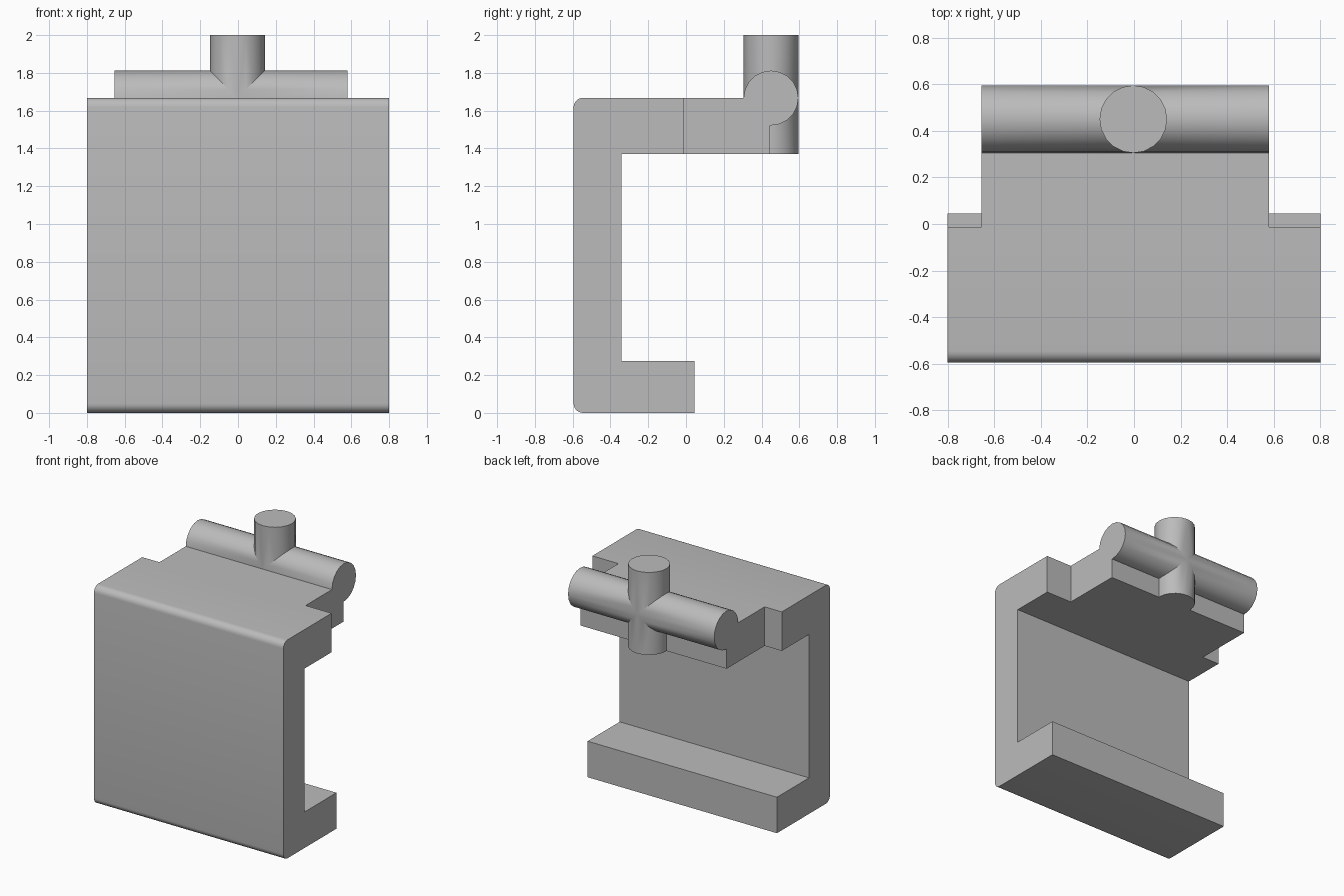
import bpy, bmesh, math
from mathutils import Matrix

cube = bpy.data.objects.get("Cube")
if cube:
    bpy.data.objects.remove(cube, do_unlink=True)

grey = bpy.data.materials.new("plain grey")
grey.use_nodes = True
GREY = (0.5, 0.5, 0.5, 1)
grey.diffuse_color = GREY
grey.node_tree.nodes["Principled BSDF"].inputs["Base Color"].default_value = GREY


def finish(name, bm):
    bmesh.ops.recalc_face_normals(bm, faces=bm.faces)
    mesh = bpy.data.meshes.new(name)
    bm.to_mesh(mesh)
    bm.free()
    mesh.materials.append(grey)
    obj = bpy.data.objects.new(name, mesh)
    bpy.context.collection.objects.link(obj)
    return obj


def box(name, x, y, z):
    bm = bmesh.new()
    bmesh.ops.create_cube(bm, size=1)
    for v in bm.verts:
        v.co = [lo if c < 0 else hi for c, (lo, hi) in zip(v.co, (x, y, z))]
    return finish(name, bm)


def rod(name, length, centre, turn):
    bm = bmesh.new()
    bmesh.ops.create_cone(bm, cap_ends=True, segments=20, radius1=RADIUS,
                          radius2=RADIUS, depth=length,
                          matrix=Matrix.Translation(centre) @ turn)
    return finish(name, bm)


def combine(target, other, operation):
    mod = target.modifiers.new(other.name, "BOOLEAN")
    mod.object, mod.operation, mod.solver = other, operation, "EXACT"
    bpy.context.view_layer.objects.active = target
    bpy.ops.object.modifier_apply(modifier=mod.name)
    bpy.data.objects.remove(other, do_unlink=True)


FRONT, TOP, UNDER, HALF = -0.595, 1.668, 1.37, 0.8
RADIUS, ROD_Y = 0.145, 0.45
LEFT, RIGHT = 0.58, -0.655


# Rounded outer corner of the bracket profile
def corner(y, z, start, r=0.05):
    return [(y + r * math.cos(a), z + r * math.sin(a))
            for a in (start + math.pi / 2 * i / 6 for i in range(7))]


# C-shaped bracket, extruded across its width
profile = [(0.045, 0), (0.045, 0.275), (-0.342, 0.275), (-0.342, UNDER),
           (ROD_Y - 0.005, UNDER), (ROD_Y - 0.005, TOP)]
profile += corner(FRONT + 0.05, TOP - 0.05, math.pi / 2)
profile += corner(FRONT + 0.05, 0.05, math.pi)
bm = bmesh.new()
face = bm.faces.new([bm.verts.new((-HALF, y, z)) for y, z in profile])
ext = bmesh.ops.extrude_face_region(bm, geom=[face])
bmesh.ops.translate(bm, vec=(2 * HALF, 0, 0),
                    verts=[g for g in ext["geom"] if isinstance(g, bmesh.types.BMVert)])
bracket = finish("clamp_bracket", bm)

# Side notches narrowing the upper arm into a tongue
for name, span in (("left_notch", (LEFT, 1)), ("right_notch", (-1, RIGHT))):
    combine(bracket, box(name, span, (-0.013, 1), (UNDER - 0.1, TOP + 0.1)), "DIFFERENCE")

# Crossed rods at the end of the tongue
cross_rod = rod("cross_rod", LEFT - RIGHT, ((LEFT + RIGHT) / 2, ROD_Y, TOP - 0.001),
                Matrix.Rotation(math.pi / 2, 4, "Y"))
upright_rod = rod("upright_rod", 2 - UNDER, (-0.003, ROD_Y, (2 + UNDER) / 2), Matrix())
combine(bracket, cross_rod, "UNION")
combine(bracket, upright_rod, "UNION")

bpy.ops.object.select_all(action="DESELECT")
bracket.select_set(True)
bpy.context.view_layer.objects.active = bracket
bpy.ops.object.shade_smooth_by_angle(angle=math.radians(30))
